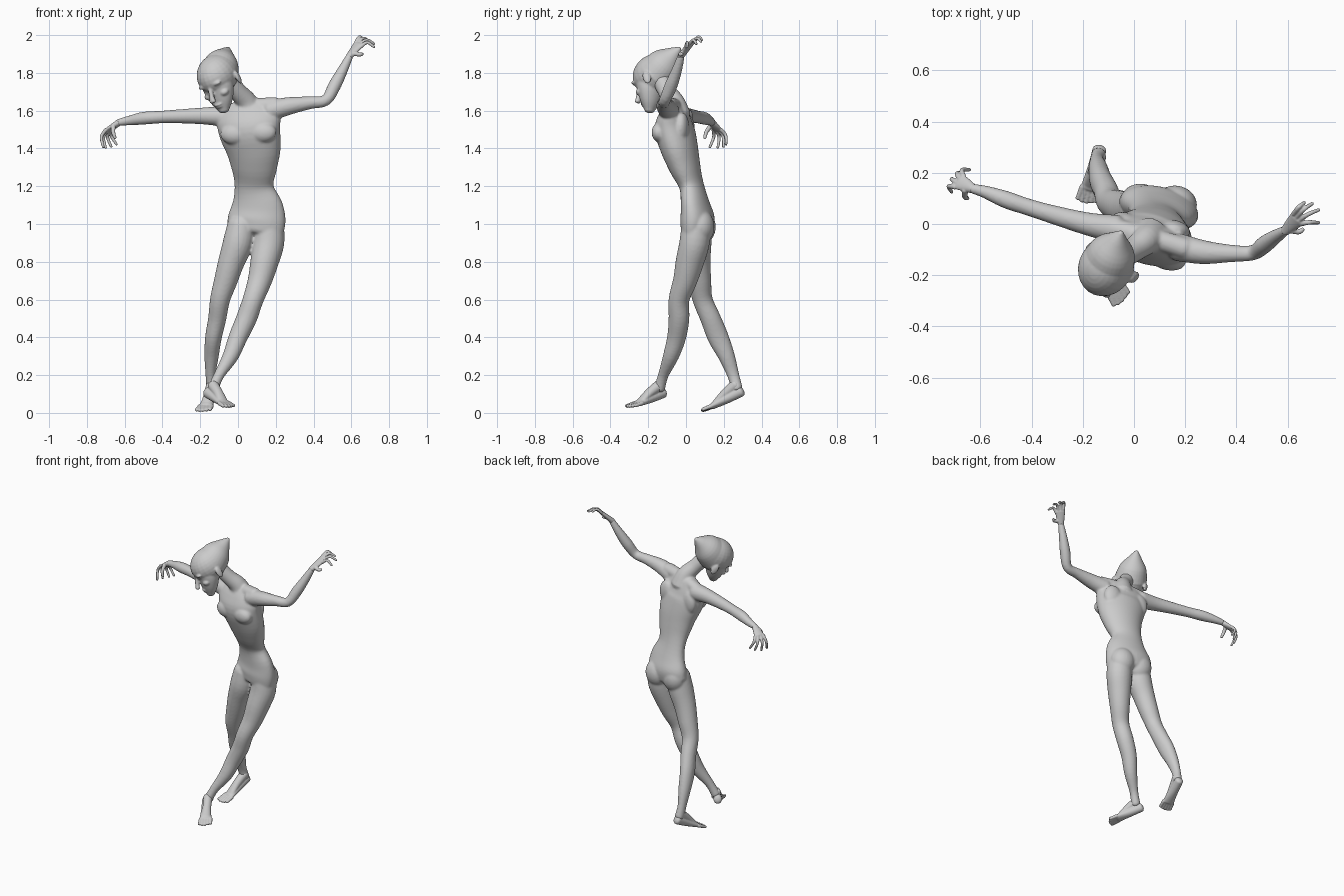
import bpy, bmesh, math
from mathutils import Vector, Matrix


def spline(pts, steps=4):
    """Catmull-Rom through (x, y, z, r1, r2) points."""
    p = [Vector(q if len(q) == 5 else (*q, q[3])) for q in pts]
    out = []
    for i in range(len(p) - 1):
        a, b, c, d = p[max(i - 1, 0)], p[i], p[i + 1], p[min(i + 2, len(p) - 1)]
        for k in range(steps):
            t = k / steps
            out.append(0.5 * (2 * b + (c - a) * t + (2 * a - 5 * b + 4 * c - d) * t ** 2
                              + (3 * b - a - 3 * c + d) * t ** 3))
    return out + [p[-1]]


def loft(bm, pts, side=(0, 1, 0), n=24, dome=0.6):
    """Closed tube with elliptical rings: r1 lies along side, r2 across it."""
    path = spline(pts)
    frames = []
    for i, q in enumerate(path):
        t = (path[min(i + 1, len(path) - 1)] - path[max(i - 1, 0)]).to_3d()
        t = Vector(t).normalized()
        s = Vector(side)
        s = (s - t * s.dot(t)).normalized()
        frames.append((Vector(q[:3]), t, s, q[3], q[4]))

    def capped(frame, sign):
        c, t, s, r1, r2 = frame
        h = dome * min(r1, r2) * sign
        return [(c + t * h * math.sin(a), t, s, r1 * math.cos(a), r2 * math.cos(a))
                for a in (0.5, 1.0, 1.35)]
    frames = capped(frames[0], -1)[::-1] + frames + capped(frames[-1], 1)
    rings = []
    for c, t, s, r1, r2 in frames:
        o = t.cross(s)
        rings.append([bm.verts.new(c + s * r1 * math.cos(a) + o * r2 * math.sin(a))
                      for a in (2 * math.pi * k / n for k in range(n))])
    for r, q in zip(rings, rings[1:]):
        for k in range(n):
            bm.faces.new((r[k], r[(k + 1) % n], q[(k + 1) % n], q[k]))
    bm.faces.new(rings[0][::-1])
    bm.faces.new(rings[-1])


def ball(bm, c, r, yaw=0):
    m = Matrix.Translation(c) @ Matrix.Rotation(yaw, 4, 'Z') @ Matrix.Diagonal((*r, 1))
    bmesh.ops.create_uvsphere(bm, u_segments=24, v_segments=16, radius=1, matrix=m)


def skin(name, bm, voxel, matrix=None, smooth=4):
    """Fuse the overlapping volumes into one smooth skin."""
    bmesh.ops.recalc_face_normals(bm, faces=bm.faces)
    me = bpy.data.meshes.new(name)
    bm.to_mesh(me)
    bm.free()
    ob = bpy.data.objects.new(name, me)
    bpy.context.collection.objects.link(ob)
    if matrix:
        ob.matrix_world = matrix
    mod = ob.modifiers.new("fuse", 'REMESH')
    mod.mode = 'VOXEL'
    mod.voxel_size = voxel
    mod.use_smooth_shade = True
    mod = ob.modifiers.new("soften", 'SMOOTH')
    mod.iterations = smooth
    return ob


# Body: torso and neck
bm = bmesh.new()
yaw = -0.25
across = (0.97, -0.25, 0)
loft(bm, [(.09, .06, .97, .155, .078), (.10, .06, 1.03, .156, .085), (.10, .05, 1.10, .14, .072),
          (.085, .03, 1.20, .105, .062), (.085, -.005, 1.30, .124, .08), (.08, -.035, 1.40, .15, .095),
          (.06, -.06, 1.50, .168, .10), (.055, -.06, 1.57, .17, .078), (.055, -.055, 1.625, .12, .052)],
     across, n=40, dome=.4)
loft(bm, [(.06, -.05, 1.58, .075), (.045, -.065, 1.645, .058), (.0, -.10, 1.70, .048),
          (-.05, -.13, 1.76, .048)], across)
loft(bm, [(-.11, -.01, 1.575, .042), (.05, -.05, 1.62, .04), (.20, -.095, 1.63, .042)])
# Chest muscles, shoulder blades and buttocks
for x, y, z in ((-.02, -.10, 1.475), (.13, -.135, 1.485)):
    ball(bm, (x, y, z), (.075, .045, .055), yaw)
for x, y, z in ((-.03, .01, 1.50), (.16, -.02, 1.51)):
    ball(bm, (x, y, z), (.06, .035, .08), yaw)
for x, y in ((.03, .087), (.165, .08)):
    ball(bm, (x, y, .985), (.082, .07, .09), yaw)
# Legs: left steps forward across the right
loft(bm, [(.165, .055, 1.0, .078), (.162, .045, .90, .083, .08), (.14, .02, .80, .075), (.115, -.005, .70, .064),
          (.08, -.037, .60, .055), (.045, -.037, .50, .055), (0, -.05, .40, .05), (-.04, -.08, .30, .042),
          (-.10, -.12, .20, .028), (-.132, -.14, .13, .03)], (1, 0, 0))
loft(bm, [(.02, .06, 1.0, .075), (.0, .055, .90, .08), (-.035, .06, .80, .07), (-.065, .072, .70, .062),
          (-.095, .088, .60, .053), (-.11, .13, .50, .048, .054), (-.13, .17, .40, .044, .056),
          (-.14, .215, .30, .038, .044), (-.145, .25, .20, .027, .032), (-.138, .27, .13, .03)], (1, 0, 0))
# Arms
loft(bm, [(.17, -.09, 1.60, .055), (.27, -.11, 1.625, .047), (.38, -.115, 1.642, .034),
          (.465, -.112, 1.655, .03), (.51, -.08, 1.73, .034), (.552, -.05, 1.81, .028),
          (.592, -.025, 1.89, .019)])
loft(bm, [(-.07, -.02, 1.57, .056), (-.18, 0, 1.572, .045), (-.31, .035, 1.57, .037),
          (-.41, .065, 1.566, .033), (-.50, .095, 1.56, .034), (-.58, .125, 1.547, .025),
          (-.632, .138, 1.538, .019)])
skin("body", bm, .007, smooth=6)

# Head: built upright facing -y, then tilted and turned
bm = bmesh.new()
ball(bm, (0, -.005, .015), (.106, .124, .108))
loft(bm, [(0, .0, .01, .106), (0, .08, .042, .088), (0, .14, .062, .046), (0, .185, .075, .012)],
     (1, 0, 0), n=32)
loft(bm, [(0, -.035, .0, .092, .08), (0, -.055, -.06, .084, .066), (0, -.078, -.115, .06, .048),
          (0, -.097, -.155, .03, .026)], (1, 0, 0), n=32)
loft(bm, [(0, -.118, -.01, .011), (0, -.138, -.05, .013), (0, -.15, -.075, .019, .014)], (1, 0, 0))
ball(bm, (0, -.118, -.108), (.027, .014, .007))
ball(bm, (0, -.115, -.122), (.023, .014, .007))
for s in (-1, 1):
    ball(bm, (s * .04, -.108, .005), (.034, .016, .012))
    ball(bm, (s * .05, -.088, -.06), (.028, .026, .02))
    ball(bm, (s * .106, .005, -.035), (.012, .022, .038), s * .4)
up = Vector((-.45, -.25, .86)).normalized()
fwd = Vector((-.42, -.75, -.5))
fwd = (fwd - up * fwd.dot(up)).normalized()
turn = Matrix((up.cross(fwd), -fwd, up)).transposed().to_4x4()
skin("head", bm, .005, Matrix.Translation((-.10, -.158, 1.78)) @ turn)


def hand(name, wrist, knuckles, spread, tips, thumb, bend):
    """Palm, four bent fingers and a thumb."""
    bm = bmesh.new()
    w, k = Vector(wrist), Vector(knuckles)
    s, b = Vector(spread).normalized(), Vector(bend)
    loft(bm, [(*w, .019, .018), (*w.lerp(k, .5), .027, .015), (*k, .033, .012)], s)
    for i, tip in enumerate(tips):
        root = k + s * (.026 - .0173 * i)
        mid = root.lerp(Vector(tip), .5) + b
        loft(bm, [(*root, .0105), (*mid, .009), (*Vector(tip), .007)], s, n=12)
    root = w.lerp(k, .35) + s * .018
    t = Vector(thumb)
    loft(bm, [(*root, .013), (*(root.lerp(t, .55) + s * .01), .011), (*t, .008)], (.3, .2, 1), n=12)
    skin(name, bm, .0035, smooth=2)


hand("left_hand", (.59, -.028, 1.888), (.638, .02, 1.95), (.06, -.087, -.045),
     [(.722, .005, 1.935), (.722, .055, 1.953), (.697, .08, 1.965), (.666, .084, 1.973)],
     (.66, -.02, 1.90), (-.002, .004, .024))
hand("right_hand", (-.63, .138, 1.538), (-.682, .165, 1.50), (-.07, -.085, 0),
     [(-.712, .125, 1.405), (-.70, .168, 1.403), (-.67, .198, 1.408), (-.642, .212, 1.42)],
     (-.65, .10, 1.455), (-.018, .012, .008))


def foot(name, heel, ankle, ball_pt, toe, side):
    """Heel-to-ball wedge, instep and five toes."""
    bm = bmesh.new()
    h, a, b, t = (Vector(v) for v in (heel, ankle, ball_pt, toe))
    s = Vector(side).normalized()
    loft(bm, [(*h, .027, .03), (*h.lerp(b, .5), .03, .026), (*b, .039, .017)], s)
    loft(bm, [(*a, .03), (*(a.lerp(b, .5) + Vector((0, 0, .005))), .027, .024), (*b, .032, .013)], s)
    for i in range(5):
        off = s * (i - 2) * .0165
        end = b.lerp(t, 1 - .09 * abs(i - 1.5)) + off * 1.1
        loft(bm, [(*(b + off * .95), .012), (*end, .0095)], s, n=12)
    skin(name, bm, .004, smooth=3)


foot("left_foot", (-.16, -.122, .108), (-.132, -.142, .145), (-.075, -.25, .052), (-.045, -.302, .034), (.8, .6, 0))
foot("right_foot", (-.135, .29, .115), (-.138, .265, .15), (-.17, .14, .036), (-.187, .083, .012), (.97, -.24, 0))
